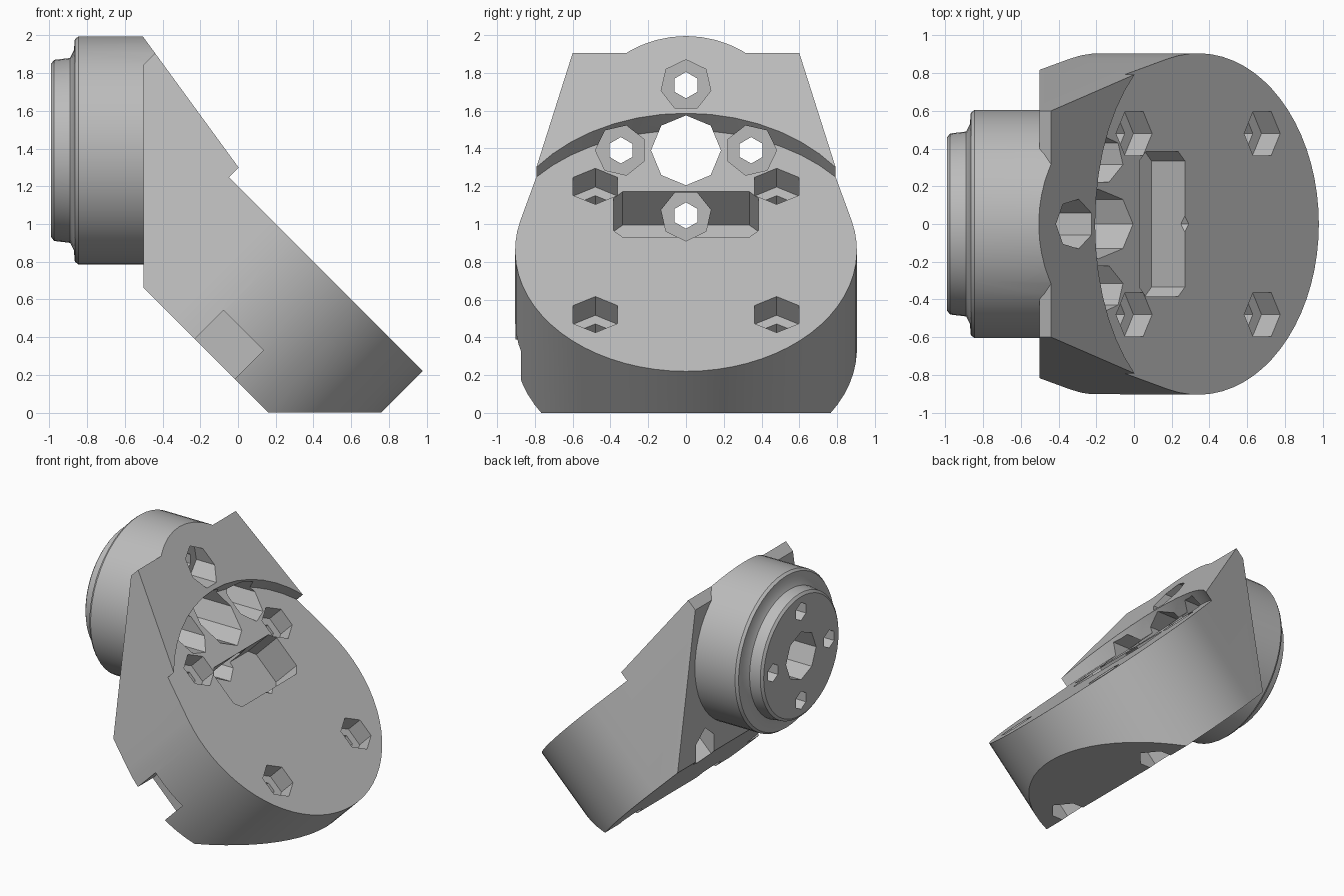
import bpy, bmesh, math
from mathutils import Matrix, Vector

if "Cube" in bpy.data.objects:
    bpy.data.objects.remove(bpy.data.objects["Cube"])

grey = bpy.data.materials.new("plain_grey")
grey.use_nodes = True
grey.diffuse_color = (0.5, 0.5, 0.5, 1)
grey.node_tree.nodes["Principled BSDF"].inputs["Base Color"].default_value = (0.5, 0.5, 0.5, 1)

# Frames: sloped disc, horizontal hub, and a side profile extruded along y
DISC = Matrix.Translation((0.34, 0, 0.86)) @ Matrix.Rotation(math.pi / 4, 4, "Y")
HUB = Matrix.Translation((0, 0, 1.39)) @ Matrix.Rotation(math.pi / 2, 4, "Y")
SIDE = Matrix.Rotation(math.pi / 2, 4, "X")
DISC_R = 0.905


def loft(name, rings, frame):
    """Closed solid through rings of 3D points given in a local frame."""
    bm = bmesh.new()
    loops = [[bm.verts.new(frame @ Vector(p)) for p in ring] for ring in rings]
    n = len(loops[0])
    for a, b in zip(loops, loops[1:]):
        for i in range(n):
            j = (i + 1) % n
            bm.faces.new((a[i], a[j], b[j], b[i]))
    bm.faces.new(loops[0][::-1])
    bm.faces.new(loops[-1])
    bmesh.ops.recalc_face_normals(bm, faces=bm.faces)
    mesh = bpy.data.meshes.new(name)
    bm.to_mesh(mesh)
    bm.free()
    mesh.materials.append(grey)
    obj = bpy.data.objects.new(name, mesh)
    bpy.context.collection.objects.link(obj)
    return obj


def prism(name, outline, low, high, frame):
    return loft(name, [[(x, y, z) for x, y in outline] for z in (low, high)], frame)


def circle(r, sides, cx=0, cy=0, phase=0):
    angles = [phase + math.tau * i / sides for i in range(sides)]
    return [(cx + r * math.cos(a), cy + r * math.sin(a)) for a in angles]


def rect(x0, x1, y0, y1):
    return [(x0, y0), (x1, y0), (x1, y1), (x0, y1)]


def combine(target, tool, operation="DIFFERENCE"):
    mod = target.modifiers.new("combine", "BOOLEAN")
    mod.operation = operation
    mod.solver = "EXACT"
    mod.object = tool
    bpy.context.view_layer.objects.active = target
    bpy.ops.object.modifier_apply(modifier=mod.name)
    bpy.data.objects.remove(tool)


# Body: round disc blending along tangents into a tapered upper plate
tangent = math.radians(104.4)
outline = [(DISC_R * math.cos(a), DISC_R * math.sin(a))
           for a in (tangent * (i / 20 - 1) for i in range(41))]
outline += [(-1.29, 0.6), (-1.29, -0.6)]
body = prism("angled_bracket", outline, -0.735, 0.35, DISC)

# Clearance above the disc face, leaving the raised wedge
clearance = [(x * (0.9 if x < 0 else 1.3), y) for x, y in circle(1.0, 48)]
combine(body, prism("disc_clearance", clearance, 0, 1, DISC))

# Flat back wall and flat underside
combine(body, prism("back_trim", rect(-2, -0.5, -1, 3), -2, 2, SIDE))
combine(body, prism("base_trim", rect(-2, 2, -1, 0), -2, 2, SIDE))

# Round hub with a stepped end boss
hub_profile = [(-0.99, 0.46), (-0.975, 0.48), (-0.89, 0.49), (-0.87, 0.53),
               (-0.865, 0.59), (-0.845, 0.605), (-0.42, 0.605)]
hub = loft("hub", [[(x, y, z) for x, y in circle(r, 48)] for z, r in hub_profile], HUB)
combine(body, hub, "UNION")

# Steep face across wedge and hub
combine(body, prism("steep_trim", [(-0.7, 2.262), (0.2, 1.03), (0.2, 2.4), (-0.7, 2.4)],
                    -2, 2, SIDE))

# Oblong recess in the disc face, with clipped corners
w, h, c = 0.17, 0.385, 0.05
slot = [(-w, -h + c), (-w + c, -h), (w - c, -h), (w, -h + c),
        (w, h - c), (w - c, h), (-w + c, h), (-w, h - c)]
combine(body, prism("slot_cut", [(x - 0.27, y) for x, y in slot], -0.25, 0.2, DISC))

# Hub bore and its four counterbored screw holes
combine(body, prism("hub_bore", circle(0.185, 8), -1.2, 1.2, HUB))
for k in range(4):
    a = k * math.pi / 2
    cx, cy = 0.345 * math.cos(a), 0.345 * math.sin(a)
    combine(body, prism("hub_hole", circle(0.07, 6, cx, cy), -1.2, 0, HUB))
    combine(body, prism("hub_counterbore", circle(0.135, 7, cx, cy, a), -0.45, 1.2, HUB))

# Four disc screw holes, counterbored at both ends
for sx in (-0.48, 0.48):
    for sy in (-0.48, 0.48):
        combine(body, prism("disc_hole", circle(0.07, 6, sx, sy), -1.2, 0.2, DISC))
        combine(body, prism("disc_counterbore", circle(0.135, 6, sx, sy), -0.14, 0.2, DISC))
        combine(body, prism("disc_underbore", circle(0.13, 6, sx, sy), -1.2, -0.5, DISC))

# Notch in the lower front side
combine(body, prism("side_notch", rect(-0.07, 0.23, -1.2, -0.72), -1.0, -0.52, DISC))

# Smooth round walls, sharp machined edges
bpy.ops.object.select_all(action="DESELECT")
body.select_set(True)
bpy.context.view_layer.objects.active = body
bpy.ops.object.shade_smooth_by_angle(angle=math.radians(30))
